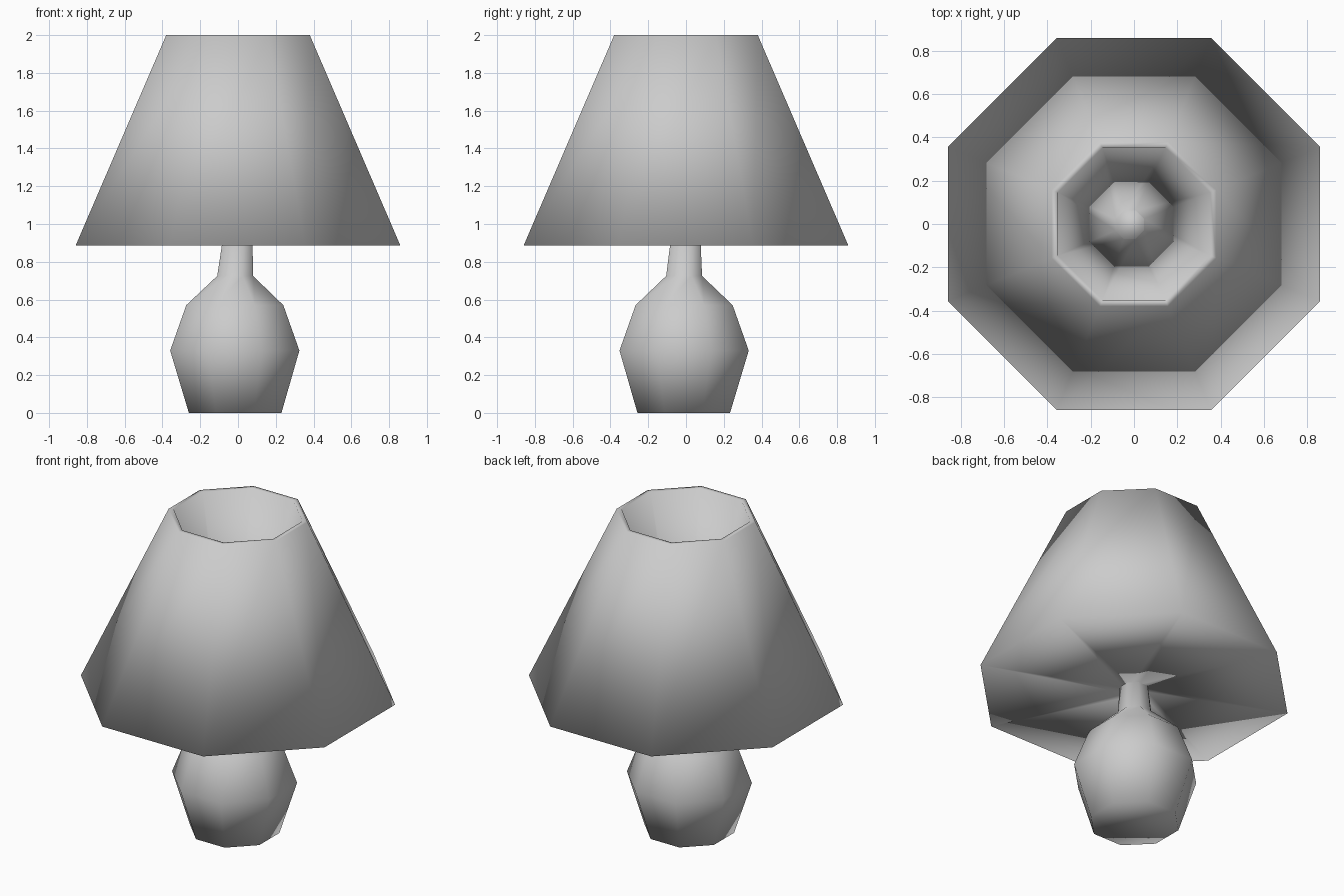
import bpy, bmesh, math

if "Cube" in bpy.data.objects:
    bpy.data.objects.remove(bpy.data.objects["Cube"])

SIDES = 8
K = 1 / math.cos(math.pi / SIDES)   # flat-to-flat radius -> corner radius


def ring(bm, r, z, cx=0.0, cy=0.0):
    """Octagon with flat sides facing the axes."""
    return [bm.verts.new((cx + r * K * math.cos((i + 0.5) * math.tau / SIDES),
                          cy + r * K * math.sin((i + 0.5) * math.tau / SIDES), z))
            for i in range(SIDES)]


def stack(name, profile, loop):
    """Join octagon rings; close into a loop or cap both ends."""
    bm = bmesh.new()
    rings = [ring(bm, *p) for p in profile]
    pairs = list(zip(rings, rings[1:]))
    if loop:
        pairs.append((rings[-1], rings[0]))
    else:
        bm.faces.new(rings[0])
        bm.faces.new(rings[-1])
    for a, b in pairs:
        for i in range(SIDES):
            j = (i + 1) % SIDES
            bm.faces.new((a[i], a[j], b[j], b[i]))
    bmesh.ops.recalc_face_normals(bm, faces=bm.faces)
    for f in bm.faces:
        f.smooth = True
    me = bpy.data.meshes.new(name)
    bm.to_mesh(me)
    bm.free()
    ob = bpy.data.objects.new(name, me)
    bpy.context.collection.objects.link(ob)
    return ob


# Pot-bellied base with narrow neck, slightly off centre
stack("lamp_base", [
    (0.245, 0.0, -0.015, -0.012),
    (0.342, 0.33, -0.017, -0.01),
    (0.257, 0.57, -0.017, -0.01),
    (0.095, 0.725, -0.015, -0.01),
    (0.081, 0.89, -0.004, -0.003),
], loop=False)

# Shade: outer cone, thin top rim, inner funnel, flat underside
stack("lamp_shade", [
    (0.86, 0.885),
    (0.38, 2.0),
    (0.352, 2.0),
    (0.065, 0.887, -0.02, -0.003),
], loop=True)
